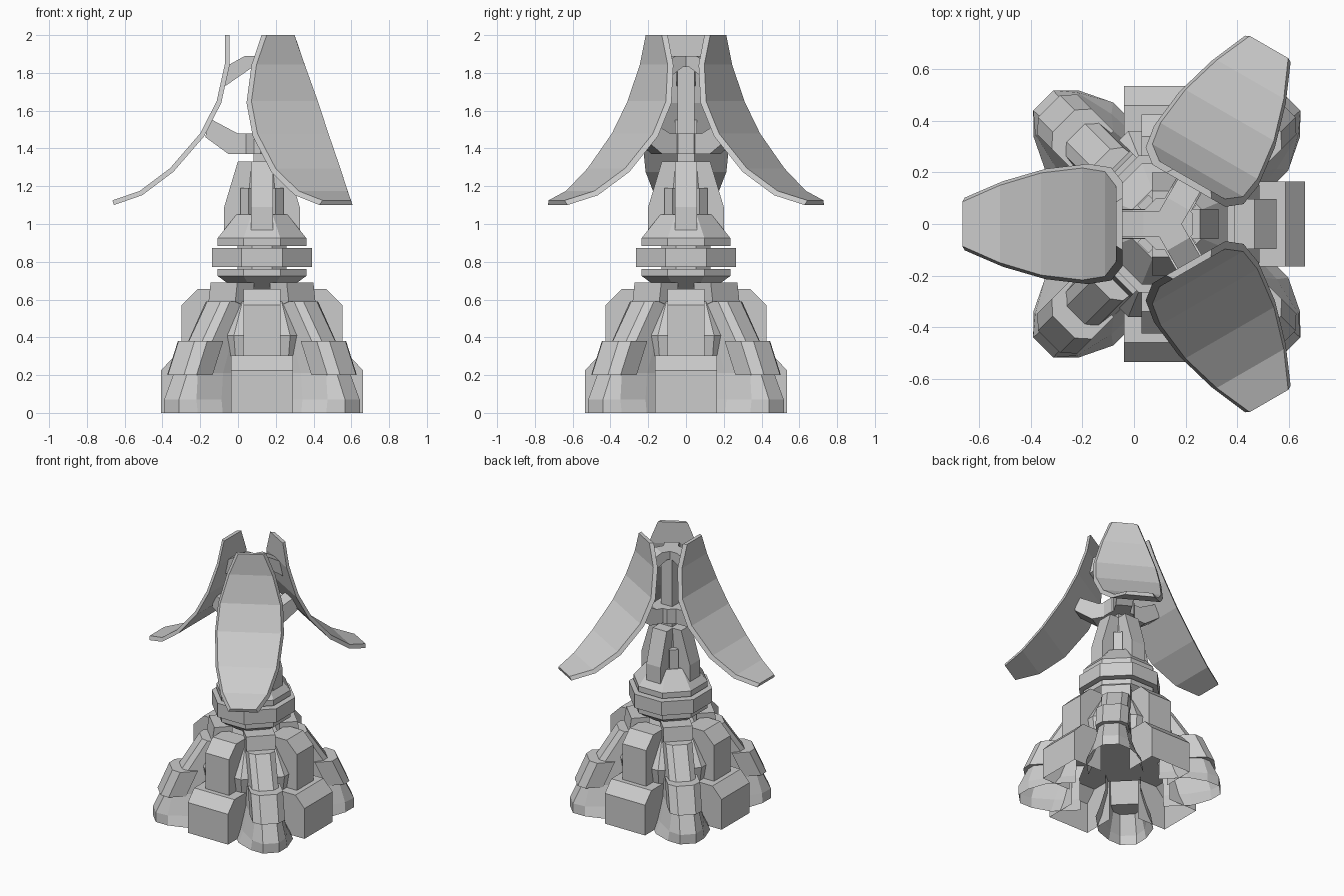
import bpy, bmesh, math
from mathutils import Matrix, Vector

if "Cube" in bpy.data.objects:
    bpy.data.objects.remove(bpy.data.objects["Cube"])

AX = 0.127  # x position of the central vertical axis


def loft(name, rings, angle=0.0, shell=False):
    """Join equal-length rings of (r, t, z) points, cap the ends, turn about the axis.
    shell=True leaves the underside and the innermost wall open."""
    bm = bmesh.new()
    vs = [[bm.verts.new(p) for p in ring] for ring in rings]
    n = len(rings[0])
    for a, b in zip(vs, vs[1:]):
        for i in range(n):
            j = (i + 1) % n
            bm.faces.new((a[i], a[j], b[j], b[i]))
    bm.faces.new(vs[0][::-1])
    bm.faces.new(vs[-1])
    bmesh.ops.recalc_face_normals(bm, faces=bm.faces)
    if shell:
        bm.normal_update()
        gone = [f for f in bm.faces if f.normal.z < -.95 or f.normal.x < -.9]
        bmesh.ops.delete(bm, geom=gone, context='FACES')
    bm.transform(Matrix.Translation((AX, 0, 0)) @ Matrix.Rotation(math.radians(angle), 4, 'Z'))
    me = bpy.data.meshes.new(name)
    bm.to_mesh(me)
    bm.free()
    ob = bpy.data.objects.new(name, me)
    bpy.context.collection.objects.link(ob)
    return ob


def slab(name, profile, half, angle, shell=False):
    """Side profile of (r, z) given a width."""
    return loft(name, [[(r, s * half, z) for r, z in profile] for s in (-1, 1)], angle, shell)


def octagon(name, levels):
    """Eight-sided turned body from (flat radius, z) levels."""
    rings = []
    for ap, z in levels:
        R = ap / math.cos(math.pi / 8)
        rings.append([(R * math.cos(math.pi * (k + .5) / 4), R * math.sin(math.pi * (k + .5) / 4), z)
                      for k in range(8)])
    return loft(name, rings)


def plan(z, half_outline):
    """Symmetric plan outline at height z, from outer to inner (r, half width)."""
    return ([(r, w, z) for r, w in half_outline]
            + [(r, -w, z) for r, w in reversed(half_outline)])


# Base core (raised off the ground) and turntable stack
octagon("base_core", [(.34, .30), (.36, .41), (.25, .59)])
octagon("pivot_post", [(.07, .55), (.07, .66)])
octagon("lower_bowl", [(.10, .63), (.125, .645), (.235, .725), (.235, .762)])
octagon("spindle", [(.13, .74), (.13, .90)])
octagon("rotating_ring", [(.265, .772), (.265, .874)])
octagon("upper_collar", [(.235, .884), (.235, .925), (.135, 1.05)])
octagon("tower_core", [(.10, 1.0), (.08, 1.33)])

for k in range(4):
    a = 90 * k
    d = a + 45
    # Side housings facing the four axes, open below
    slab(f"lower_housing_{k}", [(.3, 0), (.535, 0), (.535, .225), (.46, .305), (.3, .305)], .165, a, True)
    slab(f"upper_housing_{k}", [(.15, .30), (.425, .30), (.425, .57), (.34, .655), (.2, .655), (.15, .58)],
         .097, a)
    # Tower fins
    slab(f"tower_fin_{k}", [(.04, .95), (.2, .95), (.2, 1.09), (.128, 1.33), (.04, 1.33)], .058, a)
    # Diagonal legs with flared feet, open below and behind
    loft(f"leg_{k}", [
        plan(0, [(.677, .055), (.606, .125), (.48, .186), (.28, .186)]),
        plan(.07, [(.677, .055), (.606, .115), (.453, .15), (.28, .16)]),
        plan(.21, [(.61, .05), (.57, .09), (.40, .108), (.28, .12)]),
        plan(.59, [(.36, .05), (.33, .09), (.25, .1), (.14, .1)])], d, True)
    # Clamp wrapped around each leg
    loft(f"leg_clamp_{k}", [
        plan(.20, [(.645, .06), (.60, .11), (.48, .11)]),
        plan(.38, [(.565, .06), (.52, .11), (.40, .11)])], d)
    slab(f"leg_head_{k}", [(.16, .54), (.30, .59), (.285, .69), (.16, .69)], .1, d)
    slab(f"tower_block_{k}", [(.04, 1.0), (.13, 1.0), (.13, 1.19), (.04, 1.19)], .03, d)

# Mast between tower and petals
slab("mast", [(-.045, 1.30), (.045, 1.30), (.045, 1.83), (-.045, 1.83)], .045, 0)
octagon("petal_hub", [(.10, 1.37), (.10, 1.48)])

# Petal curve: outer face (r, z, half width)
PETAL = [(.197, 2.0, .085), (.197, 1.845, .147), (.24, 1.65, .203), (.327, 1.48, .217),
         (.487, 1.295, .198), (.647, 1.175, .15), (.792, 1.125, .086)]
for k, a in enumerate((180, 60, -60)):
    rings = []
    for i, (r, z, w) in enumerate(PETAL):
        p, q = PETAL[max(i - 1, 0)], PETAL[min(i + 1, len(PETAL) - 1)]
        t = Vector((q[0] - p[0], q[1] - p[1])).normalized()
        ri, zi = r + t.y * .026, z - t.x * .026   # inner face, offset along the normal
        if i == 0:
            zi = z
        rings.append([(r, -w, z), (r, w, z), (ri, w + .016, zi), (ri, -w - .016, zi)])
    loft(f"petal_{k}", rings, a)
    # Struts holding the petal
    slab(f"lower_strut_{k}", [(0, 1.37), (.177, 1.37), (.30, 1.46), (.28, 1.56), (.13, 1.48), (0, 1.48)], .057, a)
    slab(f"upper_strut_{k}", [(0, 1.83), (.05, 1.83), (.195, 1.73), (.18, 1.84), (.09, 1.89), (0, 1.89)], .05, a)
